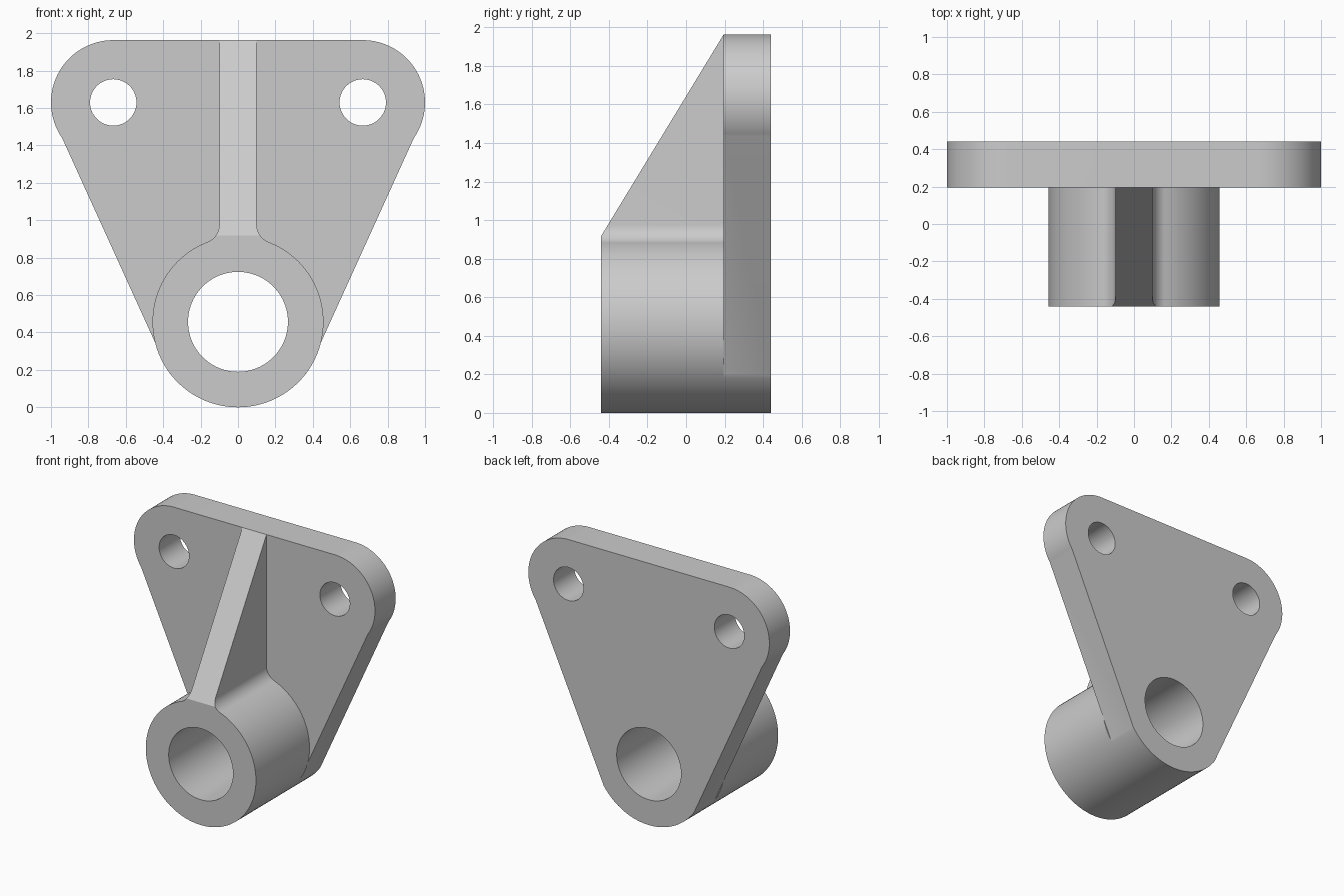
import bpy
import bmesh
from math import sin, cos, pi, sqrt, atan2
from mathutils import Vector

if "Cube" in bpy.data.objects:
    bpy.data.objects.remove(bpy.data.objects["Cube"], do_unlink=True)

# Main dimensions
BACK, FACE, FRONT = 0.44, 0.195, -0.44
TOP = 1.963
BOSS_Z, BOSS_R, BORE_R = 0.457, 0.457, 0.267
EAR_X, EAR_Z, EAR_R, HOLE_R = 0.667, 1.63, 0.333, 0.124
RIB, FILLET = 0.1, 0.1
STEP = 2 * pi / 96

grey = bpy.data.materials.new("light grey")
grey.use_nodes = True
grey.diffuse_color = (0.6, 0.6, 0.6, 1)
grey.node_tree.nodes["Principled BSDF"].inputs["Base Color"].default_value = (0.6, 0.6, 0.6, 1)


def arc(cx, cz, r, a, b):
    """Points from angle a to b, sampled on a shared angular grid."""
    lo, hi = min(a, b), max(a, b)
    grid = [k * STEP for k in range(-200, 200) if lo + 0.005 < k * STEP < hi - 0.005]
    angles = [lo] + grid + [hi]
    if a > b:
        angles.reverse()
    return [(cx + r * cos(t), cz + r * sin(t)) for t in angles]


def mirrored(half):
    """Close a right-hand outline with its mirror image."""
    return half + [(-x, z) for x, z in reversed(half) if abs(x) > 1e-5]


def prism(name, outline, y0, y1, slope=None):
    bm = bmesh.new()
    base = bm.faces.new([bm.verts.new((x, y0, z)) for x, z in outline])
    new = bmesh.ops.extrude_face_region(bm, geom=[base])["geom"]
    bmesh.ops.translate(bm, vec=(0, y1 - y0, 0),
                        verts=[v for v in new if isinstance(v, bmesh.types.BMVert)])
    if slope:
        cut = bmesh.ops.bisect_plane(bm, geom=bm.verts[:] + bm.edges[:] + bm.faces[:],
                                     plane_co=slope[0], plane_no=slope[1], clear_outer=True)
        edges = [e for e in cut["geom_cut"] if isinstance(e, bmesh.types.BMEdge)]
        bmesh.ops.holes_fill(bm, edges=edges, sides=0)
    bmesh.ops.recalc_face_normals(bm, faces=bm.faces[:])
    mesh = bpy.data.meshes.new(name)
    bm.to_mesh(mesh)
    bm.free()
    mesh.materials.append(grey)
    ob = bpy.data.objects.new(name, mesh)
    bpy.context.collection.objects.link(ob)
    return ob


def combine(target, tool, operation):
    mod = target.modifiers.new(operation.lower(), "BOOLEAN")
    mod.operation, mod.solver, mod.object = operation, "EXACT", tool
    bpy.context.view_layer.objects.active = target
    bpy.ops.object.modifier_apply(modifier=mod.name)
    bpy.data.objects.remove(tool, do_unlink=True)


# Triangular mounting plate: sides tangent to the boss and the two ears
d = Vector((EAR_X, EAR_Z - BOSS_Z))
u = d.normalized()
k = (BOSS_R - EAR_R) / d.length
n = Vector((u.y, -u.x)) * sqrt(1 - k * k) - u * k
tangent = atan2(n.y, n.x)
half = (arc(0, BOSS_Z, BOSS_R, -pi / 2, tangent)
        + arc(EAR_X, EAR_Z, EAR_R, tangent, pi / 2))
bracket = prism("bracket", mirrored(half), BACK, FACE)

# Boss and sloping rib, blended by a fillet on each side
fx = RIB + FILLET
fz = BOSS_Z + sqrt((BOSS_R + FILLET) ** 2 - fx ** 2)
touch = atan2(fz - BOSS_Z, fx)
half = (arc(0, BOSS_Z, BOSS_R, -pi / 2, touch)
        + arc(fx, fz, FILLET, touch + pi, pi)[::1][1:]
        + [(RIB, TOP)]) if touch < 0 else (
        arc(0, BOSS_Z, BOSS_R, -pi / 2, touch)
        + arc(fx, fz, FILLET, touch - pi + 2 * pi, pi)[1:]
        + [(RIB, TOP)])
low = Vector((0, FRONT, BOSS_Z + BOSS_R + 0.004))
run = Vector((0, FACE, TOP)) - low
boss = prism("boss_and_rib", mirrored(half), FACE, FRONT,
             (low, Vector((0, -run.z, run.y))))
combine(bracket, boss, "UNION")

# Main bore and the two bolt holes
for x, z, r in ((0, BOSS_Z, BORE_R), (EAR_X, EAR_Z, HOLE_R), (-EAR_X, EAR_Z, HOLE_R)):
    cutter = prism("hole_cutter", arc(x, z, r, 0, 2 * pi)[:-1], -1, 1)
    cutter.hide_render = True
    combine(bracket, cutter, "DIFFERENCE")

bpy.ops.object.select_all(action="DESELECT")
bracket.select_set(True)
bpy.context.view_layer.objects.active = bracket
bpy.ops.object.shade_smooth_by_angle(angle=pi / 6)
